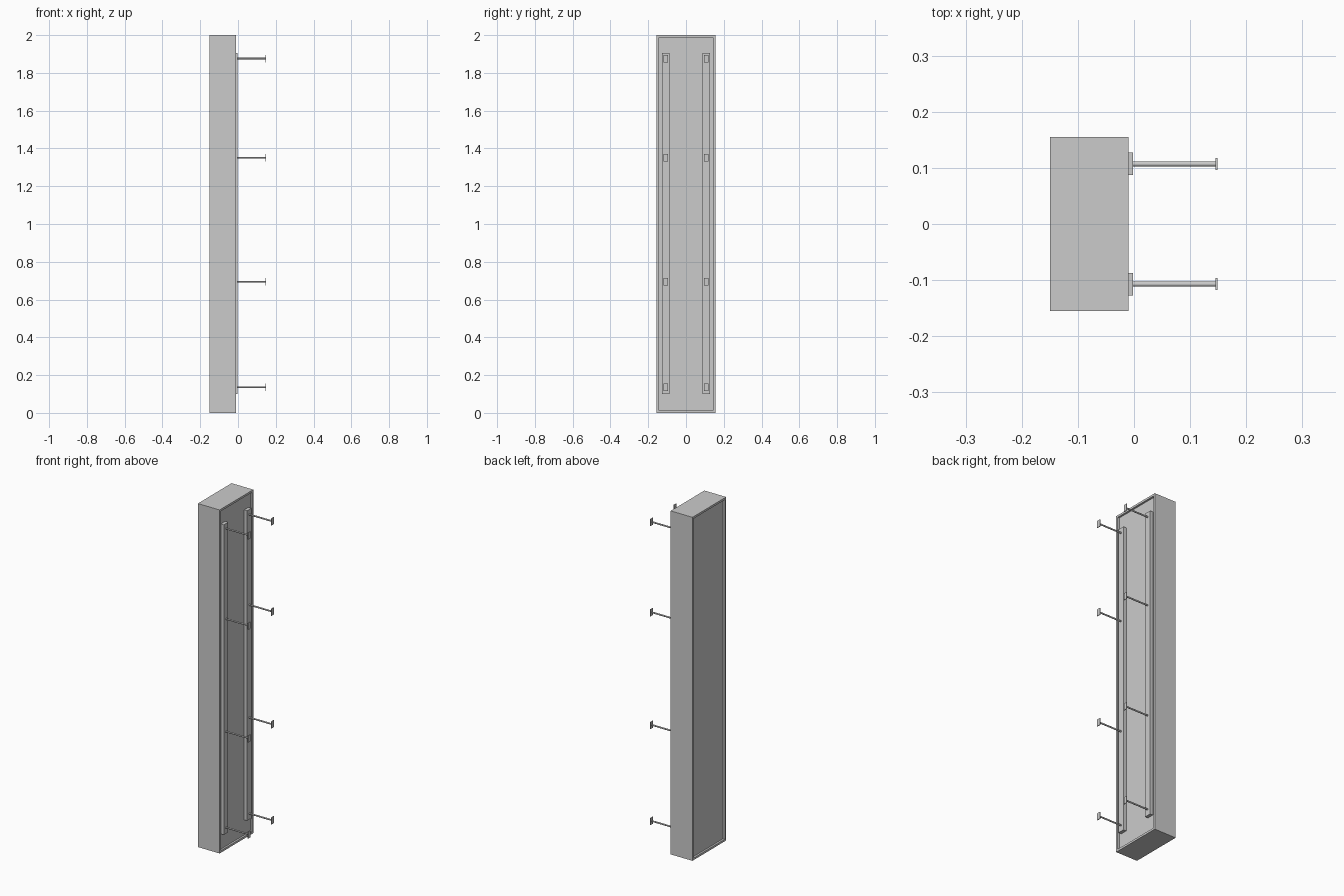
import bpy, bmesh, math
from mathutils import Matrix

if "Cube" in bpy.data.objects:
    bpy.data.objects.remove(bpy.data.objects["Cube"])


def box(name, x, y, z):
    bm = bmesh.new()
    bmesh.ops.create_cube(bm, size=1)
    for v in bm.verts:
        for i, (a, b) in enumerate((x, y, z)):
            v.co[i] = a if v.co[i] < 0 else b
    return finish(name, bm)


def finish(name, bm):
    me = bpy.data.meshes.new(name)
    bm.to_mesh(me)
    bm.free()
    ob = bpy.data.objects.new(name, me)
    bpy.context.collection.objects.link(ob)
    return ob


# Display panel: a block with a raised lip around both large faces
bm = bmesh.new()
bmesh.ops.create_cube(bm, size=1)
for v in bm.verts:
    v.co.x = -0.15 if v.co.x < 0 else -0.01
    v.co.y *= 0.31
    v.co.z = 0 if v.co.z < 0 else 2
bm.normal_update()
large = [f for f in bm.faces if abs(f.normal.x) > 0.9]
bmesh.ops.inset_individual(bm, faces=large, thickness=0.017)
for f in large:
    step = -0.011 if f.normal.x > 0 else 0.011
    rim = bmesh.ops.extrude_discrete_faces(bm, faces=[f])["faces"]
    for v in rim[0].verts:
        v.co.x += step
finish("framed_panel", bm)

# Vertical rails with four pegs each, every peg ending in an upright stop plate
for side, tag in ((-1, "front"), (1, "rear")):
    y = side * 0.107
    box(f"{tag}_rail", (-0.022, -0.002), (y - 0.02, y + 0.02), (0.1, 1.905))
    for n, z in enumerate((0.135, 0.694, 1.35, 1.876)):
        bm = bmesh.new()
        bmesh.ops.create_cone(
            bm, cap_ends=True, segments=16, radius1=0.0045, radius2=0.0045, depth=0.148,
            matrix=Matrix.Translation((0.072, y, z)) @ Matrix.Rotation(math.pi / 2, 4, 'Y'))
        for f in bm.faces:
            f.smooth = len(f.verts) == 4
        for e in bm.edges:
            e.smooth = e.calc_face_angle(0) < 0.6
        finish(f"{tag}_peg_{n}", bm)
        box(f"{tag}_peg_stop_{n}", (0.145, 0.149), (y - 0.011, y + 0.011), (z - 0.02, z + 0.02))
